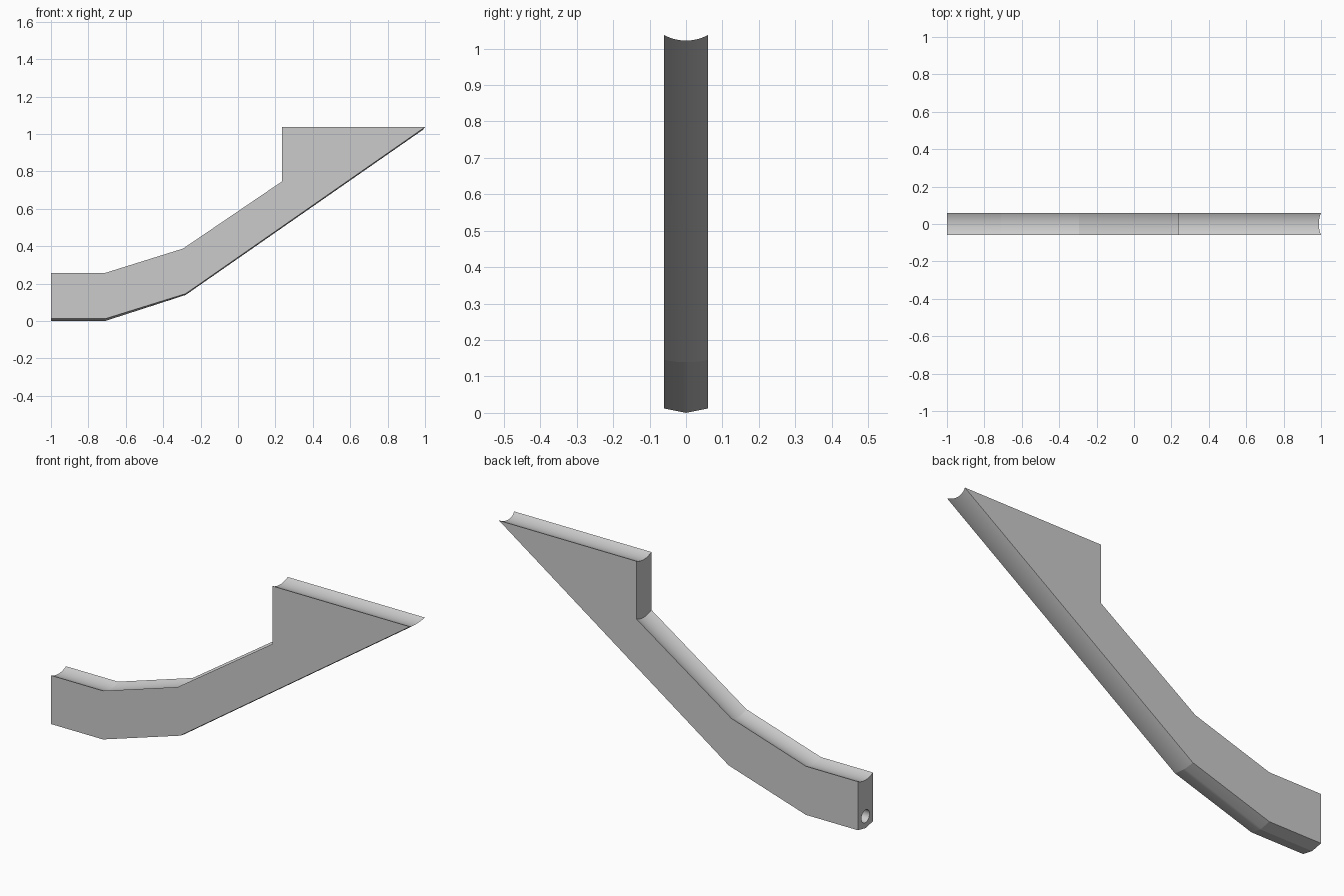
import bpy, bmesh, math

cube = bpy.data.objects.get("Cube")
if cube:
    bpy.data.objects.remove(cube, do_unlink=True)

# Single grey material
grey = bpy.data.materials.new("light_grey")
grey.use_nodes = True
colour = (0.6, 0.6, 0.6, 1)
grey.diffuse_color = colour
grey.node_tree.nodes["Principled BSDF"].inputs["Base Color"].default_value = colour

HALF_W = 0.06
TOP = 1.037
STEPS = 16


def arc(t, depth):
    """Sag of a shallow circular arc at t in -1..1, deepest at t = 0."""
    r = (HALF_W ** 2 + depth ** 2) / (2 * depth)
    return math.sqrt(r * r - (t * HALF_W) ** 2) - (r - depth)


def outline(t):
    """Side profile at one lateral station: grooved top, crowned bottom."""
    groove = arc(t, 0.015)
    keel = 0.012 * (1 - abs(t))      # V-shaped underside at the low end
    crown = arc(t, 0.007)            # rounded underside on the long ramp
    bend_x, bend_z = -0.28, 0.146
    slope = (TOP - bend_z) / (1 - bend_x)
    tip_x = 1 - (groove - crown) / slope
    return [
        (-1, 0.012 - keel), (-0.71, 0.012 - keel), (bend_x, bend_z - crown),
        (tip_x, TOP - groove), (0.235, TOP - groove), (0.235, 0.746 - groove),
        (-0.294, 0.387 - groove), (-0.71, 0.257 - groove), (-1, 0.257 - groove),
    ]


# Body: loft the side profile across the width
bm = bmesh.new()
rows = []
for i in range(STEPS + 1):
    t = 2 * i / STEPS - 1
    rows.append([bm.verts.new((x, t * HALF_W, z)) for x, z in outline(t)])
for a, b in zip(rows, rows[1:]):
    n = len(a)
    for k in range(n):
        m = (k + 1) % n
        bm.faces.new((a[k], a[m], b[m], b[k]))
bm.faces.new(rows[0])
bm.faces.new(rows[-1])
bmesh.ops.recalc_face_normals(bm, faces=bm.faces)
mesh = bpy.data.meshes.new("angled_bracket")
bm.to_mesh(mesh)
bm.free()
mesh.materials.append(grey)
body = bpy.data.objects.new("angled_bracket", mesh)
bpy.context.collection.objects.link(body)

# Round socket in the low end
bpy.ops.mesh.primitive_cylinder_add(vertices=32, radius=0.032, depth=0.5,
                                    location=(-1, 0, 0.06),
                                    rotation=(0, math.pi / 2, 0))
cutter = bpy.context.object
cutter.name = "socket_cutter"
cutter.hide_render = True
cutter.data.materials.append(grey)
cut = body.modifiers.new("socket", 'BOOLEAN')
cut.operation = 'DIFFERENCE'
cut.solver = 'EXACT'
cut.object = cutter

bpy.ops.object.select_all(action='DESELECT')
body.select_set(True)
bpy.context.view_layer.objects.active = body
bpy.ops.object.modifier_apply(modifier=cut.name)
bpy.data.objects.remove(cutter, do_unlink=True)
bpy.ops.object.shade_smooth_by_angle(angle=math.radians(12))
